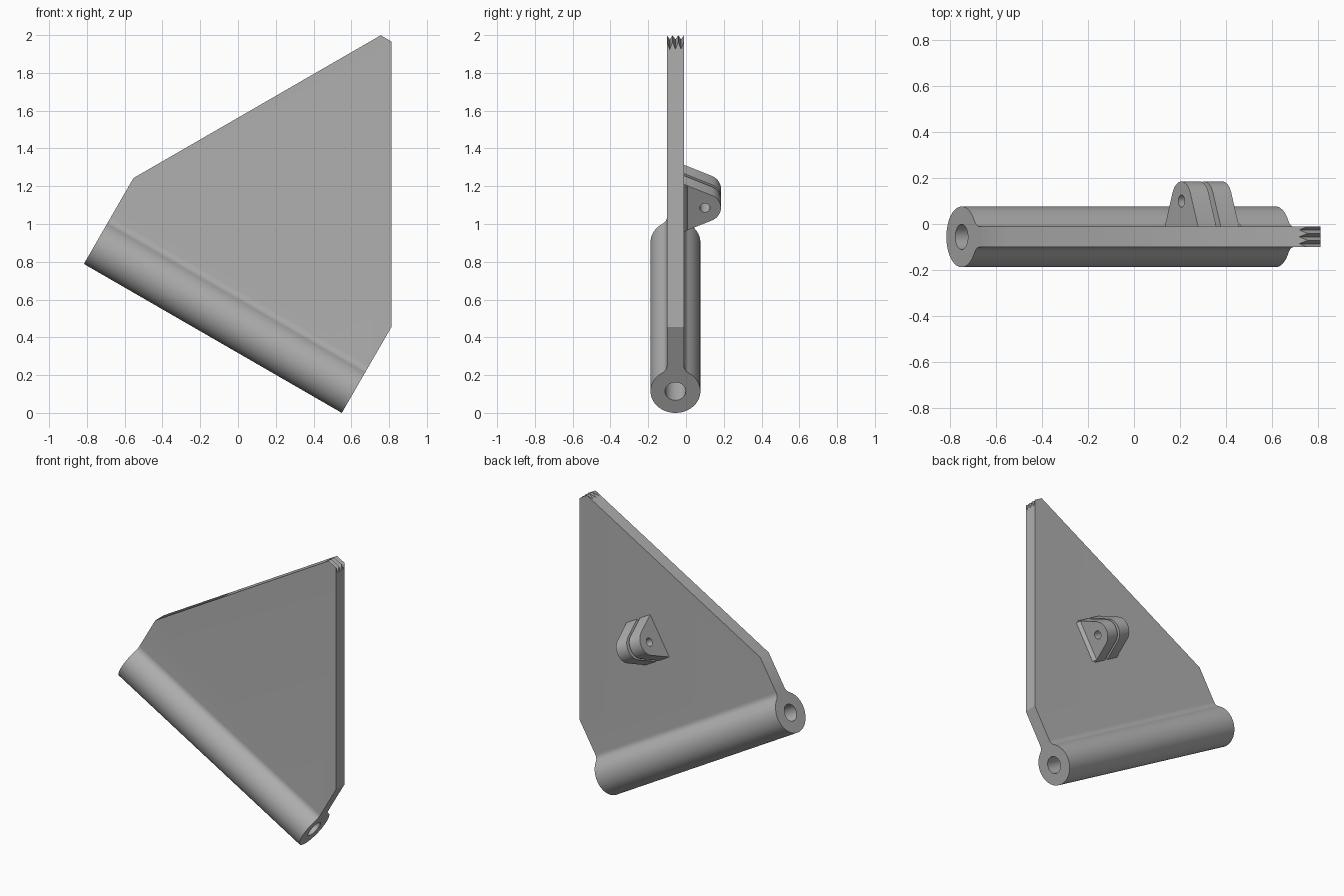
import bpy, bmesh
from math import sin, cos, atan2, acos, hypot, pi, sqrt, radians
from mathutils import Vector

cube = bpy.data.objects.get("Cube")
if cube:
    bpy.data.objects.remove(cube, do_unlink=True)

grey = bpy.data.materials.new("plain grey")
grey.use_nodes = True
grey.diffuse_color = (0.43, 0.43, 0.43, 1)
grey.node_tree.nodes["Principled BSDF"].inputs["Base Color"].default_value = grey.diffuse_color

# Tilted frame: u runs along the hinge, v runs up the plate
LENGTH = 1.577
TILT = radians(30)
U = Vector((cos(TILT), 0, -sin(TILT)))
V = Vector((sin(TILT), 0, cos(TILT)))
Y = Vector((0, 1, 0))
ORIGIN = Vector((-0.816, -0.056, LENGTH * sin(TILT)))


def at(u, y, v):
    return ORIGIN + U * u + Y * y + V * v


def arc(cy, cv, r, start, end, n):
    return [(cy + r * cos(start + (end - start) * i / n),
             cv + r * sin(start + (end - start) * i / n)) for i in range(n + 1)]


def prism(name, points, shift, cuts=()):
    """Extrude a ring of world points by a vector, then trim it with planes."""
    bm = bmesh.new()
    face = bm.faces.new([bm.verts.new(p) for p in points])
    new = bmesh.ops.extrude_face_region(bm, geom=[face], use_keep_orig=True)["geom"]
    bmesh.ops.translate(bm, vec=shift, verts=[g for g in new if isinstance(g, bmesh.types.BMVert)])
    for point, normal in cuts:
        cut = bmesh.ops.bisect_plane(bm, geom=bm.verts[:] + bm.edges[:] + bm.faces[:],
                                     plane_co=point, plane_no=normal, clear_outer=True)
        rim = [g for g in cut["geom_cut"] if isinstance(g, bmesh.types.BMEdge)]
        bmesh.ops.holes_fill(bm, edges=rim, sides=0)
    bmesh.ops.recalc_face_normals(bm, faces=bm.faces[:])
    mesh = bpy.data.meshes.new(name)
    bm.to_mesh(mesh)
    bm.free()
    mesh.materials.append(grey)
    obj = bpy.data.objects.new(name, mesh)
    bpy.context.collection.objects.link(obj)
    return obj


def along_hinge(name, profile, u0, u1, cuts=()):
    return prism(name, [at(u0, y, v) for y, v in profile], U * (u1 - u0), cuts)


def select(obj):
    bpy.ops.object.select_all(action='DESELECT')
    obj.select_set(True)
    bpy.context.view_layer.objects.active = obj


def drill(obj, y, v, r, u0, u1):
    cutter = along_hinge("hole_cutter", arc(y, v, r, 0, 2 * pi, 32)[:-1], u0 - 0.1, u1 + 0.1)
    cutter.hide_render = True
    mod = obj.modifiers.new("hole", 'BOOLEAN')
    mod.operation, mod.solver, mod.object = 'DIFFERENCE', 'EXACT', cutter
    select(obj)
    bpy.ops.object.modifier_apply(modifier=mod.name)
    bpy.data.objects.remove(cutter, do_unlink=True)
    bpy.ops.object.shade_smooth_by_angle(angle=radians(30))


# Hinge barrel flowing through fillets into the plate, with a serrated tip
R, HALF, FILLET, TIP, TOOTH = 0.132, 0.045, 0.05, 1.834, 0.037
rise = sqrt((R + FILLET) ** 2 - (HALF + FILLET) ** 2)
a = atan2(rise, HALF + FILLET)
side = arc(0, R, R, -pi / 2, a, 28)
side += arc(HALF + FILLET, R + rise, FILLET, a + pi, pi, 8)[1:]
teeth = [(HALF - HALF * i / 3, TIP - TOOTH * (i % 2)) for i in range(7)]
profile = side + teeth + [(-y, v) for y, v in reversed(side[1:])]
SHOULDER = 0.525
trims = [(at(LENGTH, 0, SHOULDER), Vector((1, 0, 0))),
         (at(0, 0, SHOULDER), Vector((-sin(TILT), 0, cos(TILT))))]
plate = along_hinge("hinged_plate", profile, 0, LENGTH, trims)
drill(plate, 0, R, 0.055, 0, LENGTH)

# Pair of rounded lugs on the back, separated by a thin slot
LUG_Y, LUG_V, LUG_R, BASE = 0.156, 0.857, 0.085, 0.145
drop = LUG_Y - HALF
t = atan2(BASE, -drop) - acos(LUG_R / hypot(BASE, drop))
lug = [(HALF - 0.02, LUG_V - BASE), (HALF, LUG_V - BASE)]
lug += arc(LUG_Y, LUG_V, LUG_R, -t, t, 20)
lug += [(HALF, LUG_V + BASE), (HALF - 0.02, LUG_V + BASE)]
SLOT, THICK = 0.011, 0.092
for name, u0 in (("upper_lug", LENGTH / 2 - SLOT - THICK), ("lower_lug", LENGTH / 2 + SLOT)):
    drill(along_hinge(name, lug, u0, u0 + THICK), LUG_Y, LUG_V, 0.027, u0, u0 + THICK)

# Small sloped gusset at the foot of the lower lug
foot = LENGTH / 2 + SLOT + THICK
ring = [(foot - 0.01, HALF - 0.01), (foot + 0.02, HALF - 0.01),
        (foot + 0.02, HALF), (foot, HALF + 0.02), (foot - 0.01, HALF + 0.02)]
prism("lug_gusset", [at(u, y, LUG_V - BASE + 0.01) for u, y in ring], V * (2 * BASE - 0.02))
